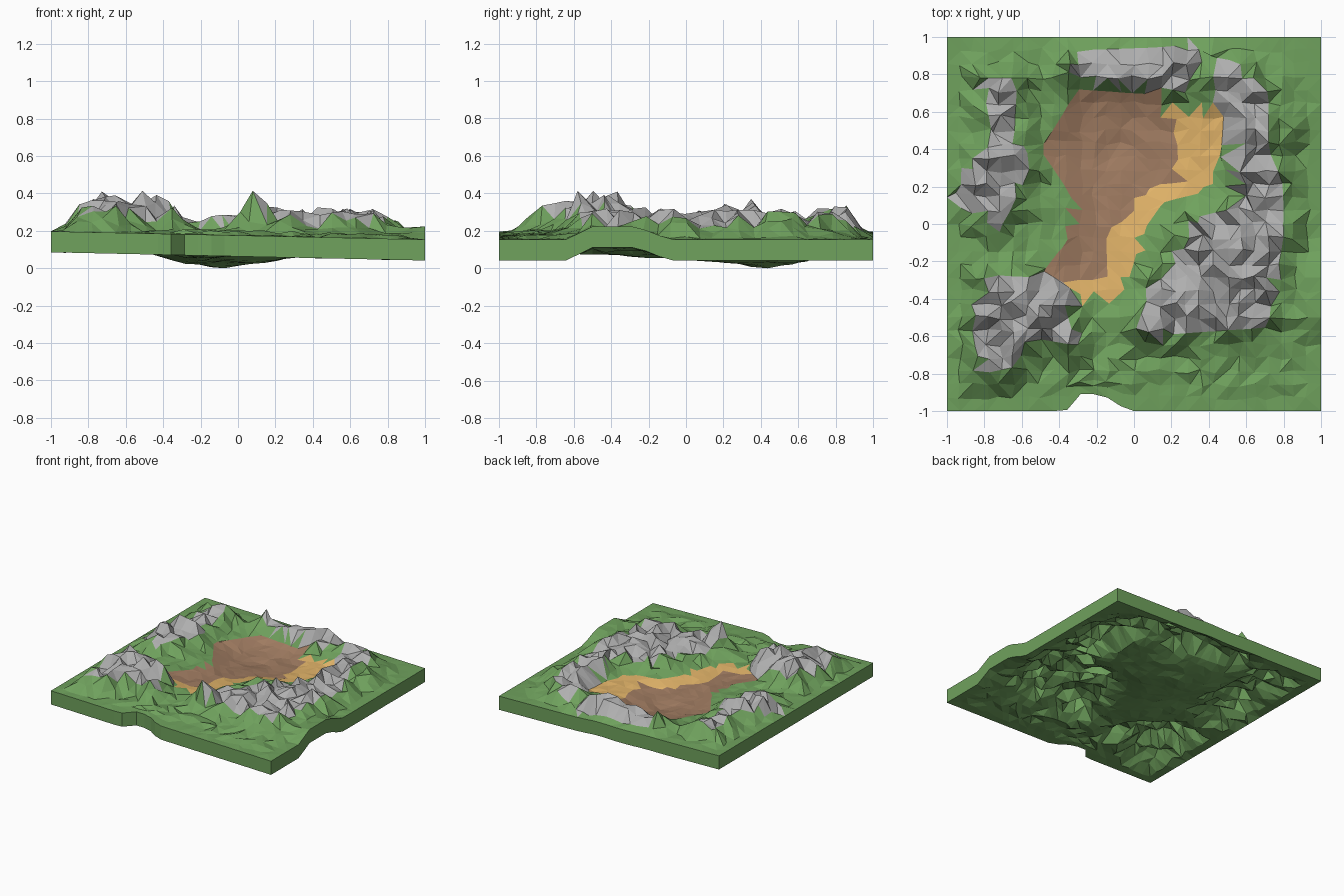
import bpy, bmesh, math, random
from mathutils import Vector

if "Cube" in bpy.data.objects:
    bpy.data.objects.remove(bpy.data.objects["Cube"])

random.seed(11)
N = 28       # grid cells per side
THICK = .112  # slab thickness

# Outlines seen from above
BASIN = [(-.5, .4), (-.3, .72), (.1, .69), (.17, .61), (.48, .61), (.46, .35), (.36, .17),
         (.15, .11), (.07, 0), (0, -.2), (-.06, -.38), (-.25, -.4), (-.48, -.25),
         (-.35, -.08), (-.31, .1), (-.4, .25)]
SAND = [(.16, .65), (.24, .4), (.23, .22), (.1, .21), (-.02, .04), (-.15, -.04),
        (-.14, -.3), (-.42, -.3), (-.35, -.5), (0, -.5), (.2, 0), (.6, .1), (.6, .65)]
BACK = [(-.3, .93), (.2, .95), (.36, .98), (.28, .7), (.1, .74), (-.2, .74), (-.36, .82)]
RIGHT = [(.4, .9), (.55, .87), (.72, .7), (.72, .4), (.8, .2), (.8, -.1), (.75, -.3),
         (.72, -.55), (.1, -.6), (.02, -.52), (.1, -.33), (.2, -.25), (.38, .08),
         (.55, .1), (.52, .4), (.45, .65)]
LEFT = [(-.62, .78), (-.82, .78), (-.75, .45), (-.99, .12), (-.8, .02), (-.72, -.04),
        (-.6, .2), (-.54, .33), (-.64, .5)]
FRONT_LEFT = [(-.87, -.6), (-.8, -.27), (-.6, -.28), (-.27, -.32), (-.36, -.48),
              (-.3, -.65), (-.58, -.6), (-.62, -.76), (-.8, -.8)]
ROCKS = [(BACK, .09), (RIGHT, .09), (LEFT, .085), (FRONT_LEFT, .10)]
# Individual summits: x, y, extra height, radius
PEAKS = [(.1, -.55, .24, .06), (-.55, -.5, .09, .09), (-.72, -.42, .07, .09), (-.7, .3, .04, .1),
         (.55, -.1, .05, .1), (.1, .85, .04, .12), (.82, .5, .09, .09), (.17, -.08, .06, .1),
         (-.42, -.42, .06, .08), (-.82, .4, .04, .1), (-.35, .85, .03, .1), (.3, -.4, .05, .08)]


def nearest(poly, p):
    """Closest point on an outline."""
    found = []
    for a, b in zip(poly, poly[1:] + poly[:1]):
        a, b = Vector(a), Vector(b)
        t = max(0, min(1, (p - a).dot(b - a) / (b - a).length_squared))
        found.append(a.lerp(b, t))
    return min(found, key=lambda q: (q - p).length)


def inside(poly, x, y):
    hit = False
    for (ax, ay), (bx, by) in zip(poly, poly[1:] + poly[:1]):
        if (ay > y) != (by > y) and x < (bx - ax) * (y - ay) / (by - ay) + ax:
            hit = not hit
    return hit


def depth(poly, x, y):
    """Distance to an outline, positive inside."""
    p = Vector((x, y))
    d = (nearest(poly, p) - p).length
    return d if inside(poly, x, y) else -d


def step(a, b, v):
    t = max(0, min(1, (v - a) / (b - a)))
    return t * t * (3 - 2 * t)


def bump(x, y, cx, cy, r):
    return math.exp(-((x - cx) ** 2 + (y - cy) ** 2) / r ** 2)


def height(x, y):
    edge = 1 - max(abs(x), abs(y))
    rim = .182 - .022 * x
    rim += .07 * step(.7, 1, x) * step(-.64, -.5, y) * (1 - step(-.3, -.05, y))
    b = depth(BASIN, x, y)
    land = step(.02, .16, edge)
    rock = max(step(-.14, .05, depth(p, x, y)) * h for p, h in ROCKS)
    away = 1 - step(-.1, .02, b)
    z = rim + land * (.014 + rock * away)
    z += land * away * random.uniform(-.5, .5) * (.035 + .8 * rock)
    z += away * sum(h * bump(x, y, cx, cy, r) for cx, cy, h, r in PEAKS)
    # Shallow floor, deepest towards the back and rising to the sand
    floor = .178 - .033 * step(-.2, .35, y) - .03 * bump(x, y, -.1, .42, .09)
    floor += .035 * step(.08, .35, x) + .025 * step(.25, .42, -x)
    floor += random.uniform(-.006, .006)
    return z + (floor - z) * step(-.06, .12, b)


# Terrain sheet: jittered points, pulled onto nearby outlines
bm = bmesh.new()
rows = []
for j in range(N + 1):
    row = []
    for i in range(N + 1):
        p = Vector((-1 + 2 * i / N, -1 + 2 * j / N))
        if 0 < i < N and 0 < j < N:
            p += Vector((random.uniform(-.4, .4), random.uniform(-.4, .4))) / N
            for poly in (BASIN, SAND, BACK, RIGHT, LEFT, FRONT_LEFT):
                q = nearest(poly, p)
                if (q - p).length < .9 / N:
                    p = p.lerp(q, .9)
                    break
        x, y = p
        z = height(x, y)
        # Notch in the front edge
        if y < -.8:
            y += .09 * step(-.37, -.29, x) * (1 - step(-.2, 0, x)) * step(.8, 1, -y)
        row.append(bm.verts.new((x, y, z)))
    rows.append(row)

for j in range(N):
    for i in range(N):
        a, b, c, d = rows[j][i], rows[j][i + 1], rows[j + 1][i + 1], rows[j + 1][i]
        tris = [(a, b, c), (a, c, d)] if random.random() < .5 else [(a, b, d), (b, c, d)]
        for t in tris:
            f = bm.faces.new(t)
            m = f.calc_center_median()
            if inside(BASIN, m.x, m.y):
                f.material_index = 3 if inside(SAND, m.x, m.y) else 2
            elif any(inside(p, m.x, m.y) for p, h in ROCKS):
                f.material_index = 1

# Green underside: the same relief lowered, joined by a skirt
top = bm.faces[:]
rim_edges = [e for e in bm.edges if e.is_boundary]
under = bmesh.ops.duplicate(bm, geom=top)
for g in under["geom"]:
    if isinstance(g, bmesh.types.BMVert):
        g.co.z -= THICK
    elif isinstance(g, bmesh.types.BMFace):
        g.material_index = 0
for e in rim_edges:
    v, w = e.verts
    bm.faces.new((v, w, under["vert_map"][w], under["vert_map"][v]))
bmesh.ops.recalc_face_normals(bm, faces=bm.faces)

# Stand the lowest point on the ground
low = min(v.co.z for v in bm.verts)
for v in bm.verts:
    v.co.z -= low

mesh = bpy.data.meshes.new("terrain")
bm.to_mesh(mesh)
bm.free()
for name, col in [("grass", (.16, .36, .11)), ("stone", (.43, .43, .43)),
                  ("earth", (.35, .20, .12)), ("sand", (.75, .45, .14))]:
    mat = bpy.data.materials.new(name)
    mat.diffuse_color = (*col, 1)
    mat.use_nodes = True
    mat.node_tree.nodes["Principled BSDF"].inputs["Base Color"].default_value = mat.diffuse_color
    mesh.materials.append(mat)
bpy.context.collection.objects.link(bpy.data.objects.new("terrain", mesh))
